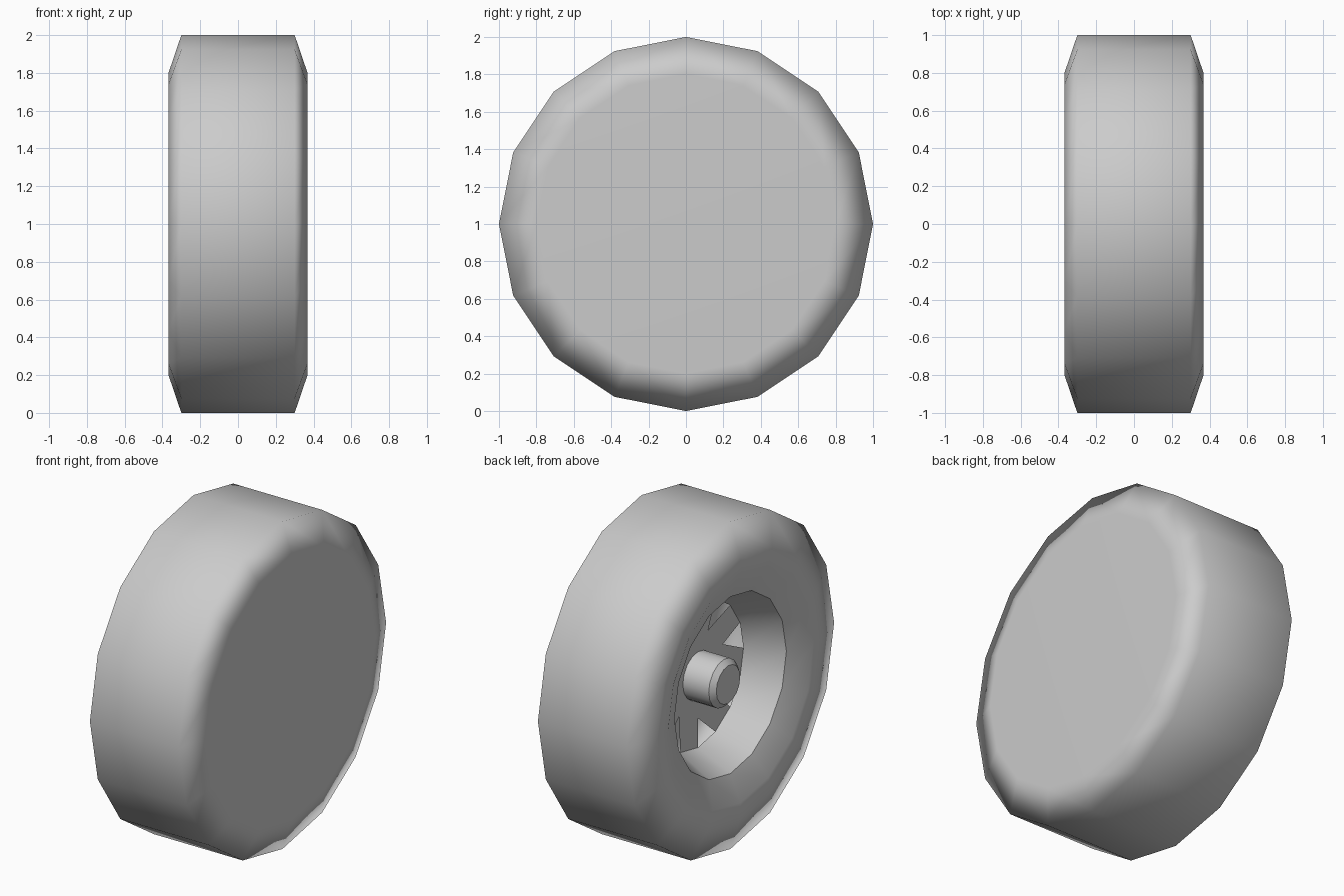
import bpy, bmesh
from math import sin, cos, tau

old = bpy.data.objects.get("Cube")
if old:
    bpy.data.objects.remove(old)

grey = bpy.data.materials.new("light_grey")
grey.use_nodes = True
colour = (0.6, 0.6, 0.6, 1)
grey.diffuse_color = colour
grey.node_tree.nodes["Principled BSDF"].inputs["Base Color"].default_value = colour

SIDES = 16
AXIS_Z = 1.0


def ring(bm, x, r):
    """One circle of vertices around the axle; index 0 is at the top."""
    return [bm.verts.new((x, -r * sin(tau * k / SIDES), AXIS_Z + r * cos(tau * k / SIDES)))
            for k in range(SIDES)]


def bridge(bm, a, b):
    for k in range(SIDES):
        n = (k + 1) % SIDES
        bm.faces.new((a[k], b[k], b[n], a[n]))


def finish(bm, name, angle):
    mesh = bpy.data.meshes.new(name)
    bm.normal_update()
    bm.to_mesh(mesh)
    bm.free()
    obj = bpy.data.objects.new(name, mesh)
    bpy.context.collection.objects.link(obj)
    mesh.materials.append(grey)
    bpy.ops.object.select_all(action="DESELECT")
    obj.select_set(True)
    bpy.context.view_layer.objects.active = obj
    bpy.ops.object.shade_smooth_by_angle(angle=angle)
    return obj


def lathe(name, profile, angle, cap):
    """Turn an (x, radius) profile around the axle, closing its first ring if asked."""
    bm = bmesh.new()
    rings = [ring(bm, x, r) for x, r in profile]
    for a, b in zip(rings, rings[1:]):
        bridge(bm, a, b)
    if cap:
        bm.faces.new(rings[0])
    bmesh.ops.recalc_face_normals(bm, faces=bm.faces)
    return finish(bm, name, angle)


# Tyre: closed outer face, chamfered tread and inner sidewall
tyre = lathe("tyre", [(0.368, 0.8), (0.3, 1), (-0.3, 1), (-0.368, 0.8), (-0.368, 0.7), (-0.3, 0.54)],
             1.4, True)
weighted = tyre.modifiers.new("even_shading", "WEIGHTED_NORMAL")
weighted.keep_sharp = True

# Rim barrel: tapered wall, facing the axle
bm = bmesh.new()
bridge(bm, ring(bm, -0.3, 0.54), ring(bm, -0.08, 0.44))
bmesh.ops.reverse_faces(bm, faces=bm.faces) if bm.faces[:][0].calc_center_median().z < 0 else None
finish(bm, "rim_barrel", 0.7)

# Wheel disc: every second sector has a triangular opening
bm = bmesh.new()
outer, inner = ring(bm, -0.08, 0.44), ring(bm, -0.08, 0.26)
bm.faces.new(inner)
for k in range(SIDES):
    n = (k + 1) % SIDES
    if k % 2 == 0:
        bm.faces.new((inner[k], outer[k], outer[n], inner[n]))
    elif k < 4 or k > 12:
        bm.faces.new((inner[k], outer[n], inner[n]))
    else:
        bm.faces.new((inner[k], outer[k], inner[n]))
bmesh.ops.recalc_face_normals(bm, faces=bm.faces)
bm.normal_update()
if bm.faces[:][0].normal.x > 0:
    bmesh.ops.reverse_faces(bm, faces=bm.faces)
finish(bm, "wheel_disc", 0.5)

# Axle stub with a chamfered end
lathe("axle", [(-0.285, 0.115), (-0.255, 0.145), (-0.07, 0.145)], 0.6, True)
